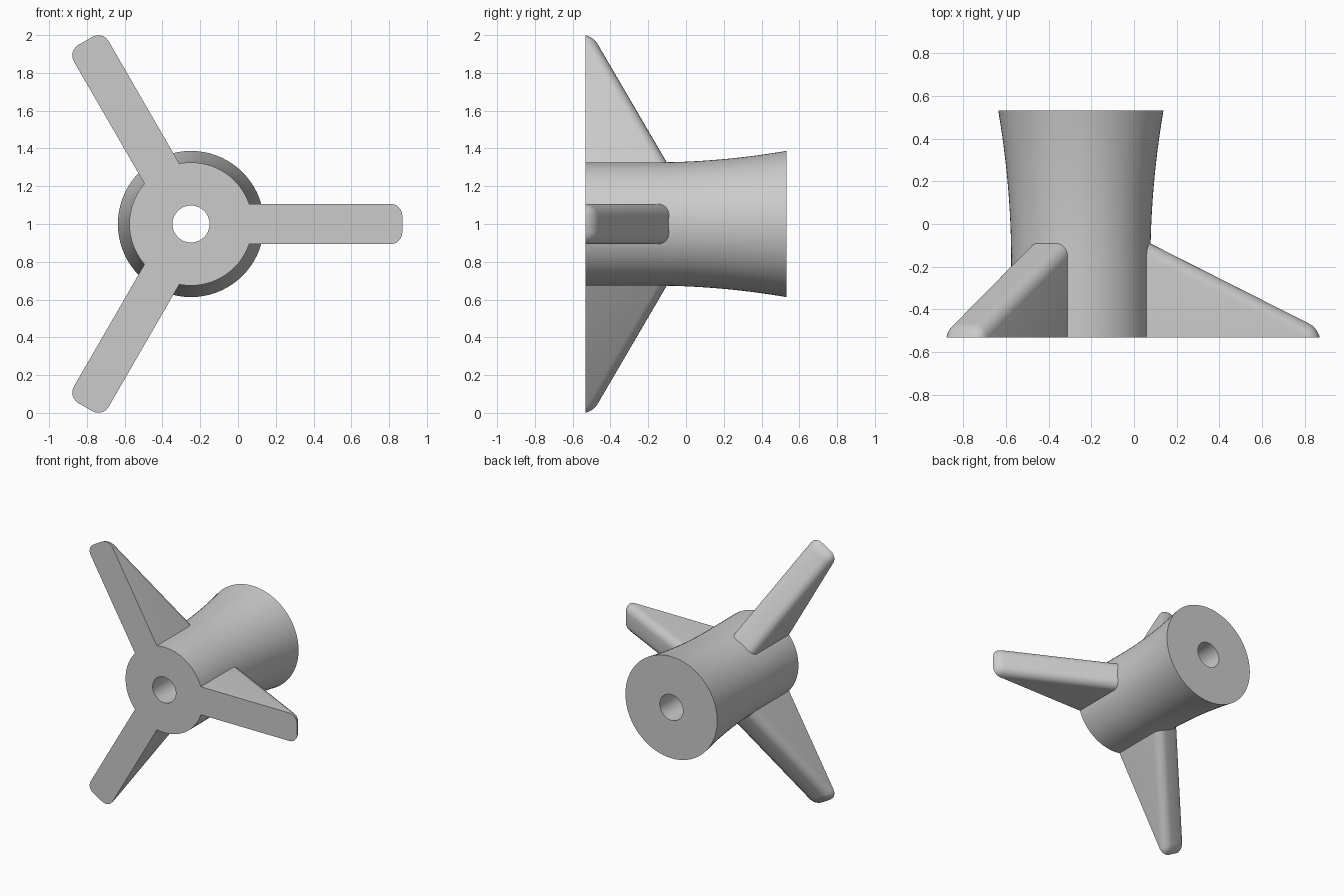
import bpy
import bmesh
import math
from mathutils import Matrix, Vector

if "Cube" in bpy.data.objects:
    bpy.data.objects.remove(bpy.data.objects["Cube"])

FRONT, BACK = -0.532, 0.532
CENTRE = Vector((-0.249, 0, 1))
BORE, HUB, FLARE = 0.098, 0.326, 0.387

# Single plain grey
GREY = (0.6, 0.6, 0.6, 1)
grey = bpy.data.materials.new("plain grey")
grey.use_nodes = True
grey.diffuse_color = GREY
grey.node_tree.nodes["Principled BSDF"].inputs["Base Color"].default_value = GREY


def finish(bm, name):
    """Turn a bmesh into a smooth-shaded object with crisp edges."""
    bmesh.ops.recalc_face_normals(bm, faces=bm.faces)
    mesh = bpy.data.meshes.new(name)
    bm.to_mesh(mesh)
    bm.free()
    mesh.materials.append(grey)
    obj = bpy.data.objects.new(name, mesh)
    bpy.context.collection.objects.link(obj)
    obj.location = CENTRE
    bpy.ops.object.select_all(action='DESELECT')
    obj.select_set(True)
    bpy.context.view_layer.objects.active = obj
    bpy.ops.object.shade_smooth_by_angle(angle=math.radians(30))
    return obj


# Hub: straight at the front, flaring to the back, with a through bore
def hub_radius(y):
    t = max(0, (y + 0.18) / (BACK + 0.18))
    return HUB + (FLARE - HUB) * t ** 2


steps = 12
flare_ys = [-0.18 + (BACK + 0.18) * i / steps for i in range(steps + 1)]
profile = [(BORE, FRONT), (HUB, FRONT)]
profile += [(hub_radius(y), y) for y in flare_ys]
profile += [(BORE, BACK)]

bm = bmesh.new()
ring = [bm.verts.new((r, y, 0)) for r, y in profile]
edges = [bm.edges.new((ring[i - 1], ring[i])) for i in range(len(ring))]
bmesh.ops.spin(bm, geom=ring + edges, cent=(0, 0, 0), axis=(0, 1, 0),
               angle=math.tau, steps=72)
bmesh.ops.remove_doubles(bm, verts=bm.verts, dist=0.0001)
finish(bm, "hub")


# Fin: sloping wedge with rounded outer edges and a flat front face
def make_fin(name, angle):
    inner, tip, half, slope = 0.29, 1.122, 0.1065, -0.505
    low = FRONT - 0.3

    def slant(r):
        return -0.094 + slope * (r - 0.331)

    outline = [(inner, low), (tip, low), (tip, slant(tip)), (inner, slant(inner))]
    bm = bmesh.new()
    face = bm.faces.new([bm.verts.new((r, y, -half)) for r, y in outline])
    grown = bmesh.ops.extrude_face_region(bm, geom=[face])
    moved = [v for v in grown["geom"] if isinstance(v, bmesh.types.BMVert)]
    bmesh.ops.translate(bm, verts=moved, vec=(0, 0, 2 * half))

    # Round every edge on the slope and tip, leaving the root and front alone
    def is_outer(edge):
        a, b = (v.co for v in edge.verts)
        return (max(a.y, b.y) > low + 0.01
                and max(a.x, b.x) > tip - 0.01)

    bmesh.ops.bevel(bm, geom=[e for e in bm.edges if is_outer(e)], offset=0.062,
                    offset_type='OFFSET', segments=6, profile=0.5, affect='EDGES')

    # Trim flush with the front of the hub and cap the cut
    everything = bm.verts[:] + bm.edges[:] + bm.faces[:]
    cut = bmesh.ops.bisect_plane(bm, geom=everything, plane_co=(0, FRONT, 0),
                                 plane_no=(0, 1, 0), clear_inner=True)
    rim = [e for e in cut["geom_cut"] if isinstance(e, bmesh.types.BMEdge)]
    bmesh.ops.holes_fill(bm, edges=rim, sides=0)
    bmesh.ops.rotate(bm, verts=bm.verts, cent=(0, 0, 0),
                     matrix=Matrix.Rotation(angle, 3, 'Y'))
    finish(bm, name)


for i, name in enumerate(("left_fin", "lower_right_fin", "upper_right_fin")):
    make_fin(name, math.tau * i / 3)
